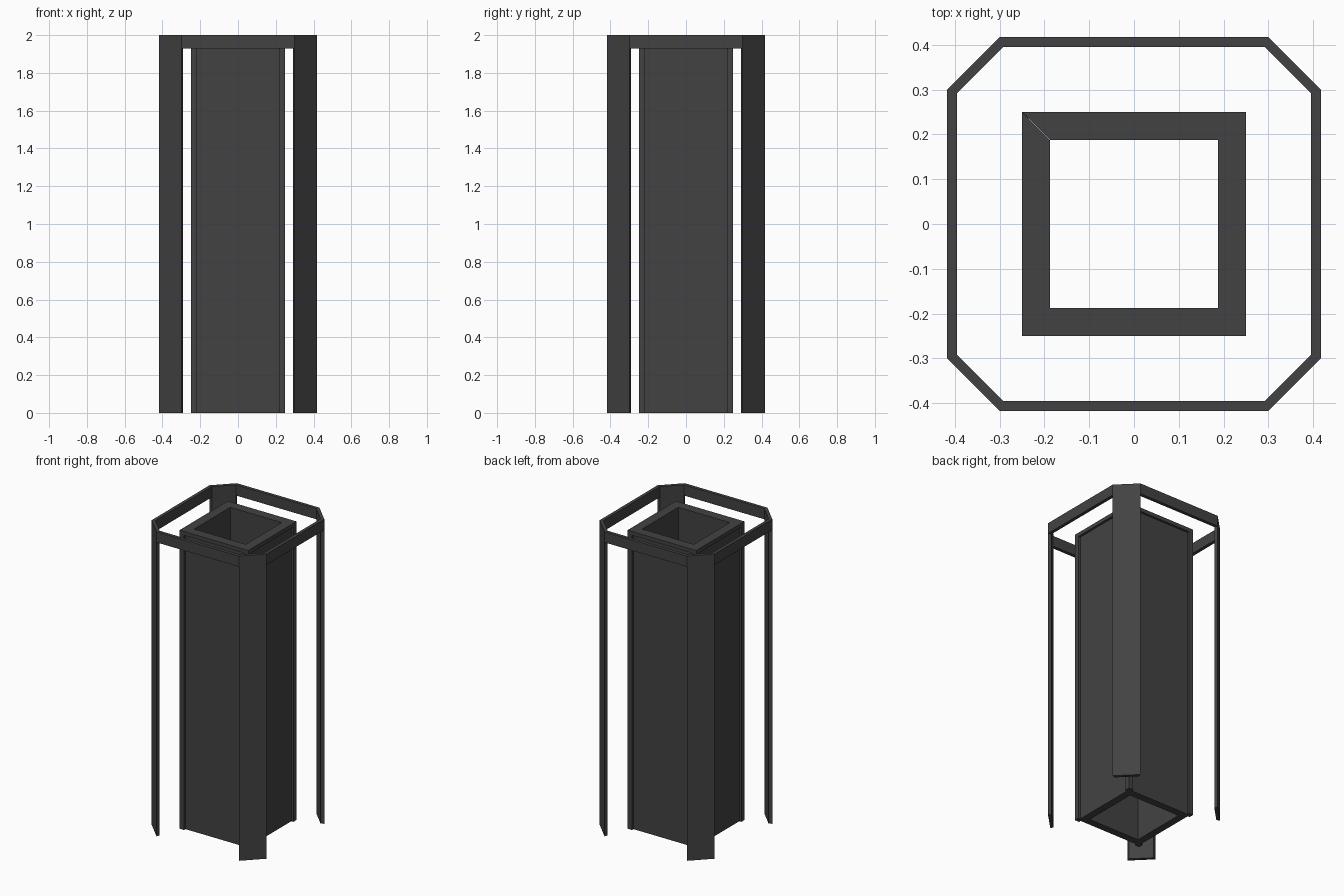
import bpy, bmesh, math
from mathutils import Matrix

if "Cube" in bpy.data.objects:
    bpy.data.objects.remove(bpy.data.objects["Cube"])

dark = bpy.data.materials.new("dark_metal")
dark.diffuse_color = (0.055, 0.055, 0.055, 1)
dark.use_nodes = True
dark.node_tree.nodes["Principled BSDF"].inputs["Base Color"].default_value = dark.diffuse_color


def prism(name, pts, z0, z1, turn=0):
    """Extrude a plan outline from z0 to z1, turned by quarter turns about z."""
    bm = bmesh.new()
    face = bm.faces.new([bm.verts.new((x, y, z0)) for x, y in pts])
    ext = bmesh.ops.extrude_face_region(bm, geom=[face])
    for v in ext["geom"]:
        if isinstance(v, bmesh.types.BMVert):
            v.co.z = z1
    bm.transform(Matrix.Rotation(turn * math.pi / 2, 4, 'Z'))
    bmesh.ops.recalc_face_normals(bm, faces=bm.faces)
    me = bpy.data.meshes.new(name)
    bm.to_mesh(me)
    bm.free()
    me.materials.append(dark)
    ob = bpy.data.objects.new(name, me)
    bpy.context.collection.objects.link(ob)
    return ob


def side(outer, inner):
    """Mitred front side of a square frame."""
    return [(-outer, -outer), (outer, -outer), (inner, -inner), (-inner, -inner)]


A, B = 0.417, 0.30      # outer frame: flat distance, corner start
C, D = 0.395, 0.292     # inner surface of the same frame
TOP = 1.96              # column height

for i in range(4):
    # outer frame: chamfered corner legs and top rails
    prism("corner_leg", [(B, -A), (A, -B), (C, -D), (D, -C)], 0, 2, i)
    prism("top_rail", [(-B, -A), (B, -A), (D, -C), (-D, -C)], 1.93, 2, i)
    # column: recessed wall panels, corner posts and top rim
    prism("wall_panel", side(0.235, 0.187), 0, TOP, i)
    prism("corner_post", [(0.217, -0.25), (0.25, -0.25), (0.25, -0.217),
                          (0.235, -0.217), (0.235, -0.235), (0.217, -0.235)],
          0, 1.935, i)
    prism("top_rim", side(0.25, 0.235), 1.935, TOP, i)
